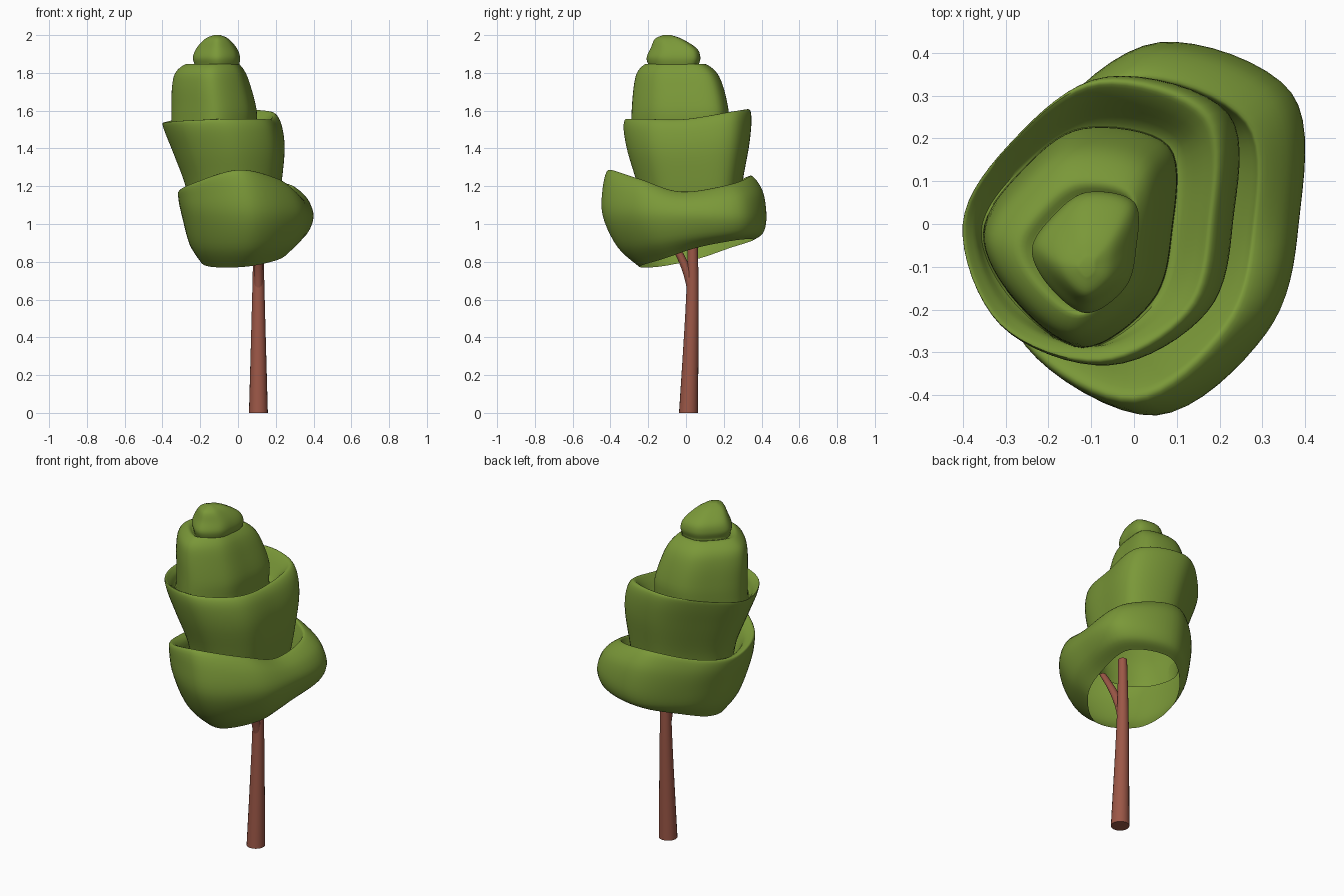
import bpy, math

if "Cube" in bpy.data.objects:
    bpy.data.objects.remove(bpy.data.objects["Cube"])

def material(name, rgb):
    m = bpy.data.materials.new(name)
    m.diffuse_color = (*rgb, 1)
    m.use_nodes = True
    m.node_tree.nodes["Principled BSDF"].inputs["Base Color"].default_value = m.diffuse_color
    return m

def spline(a, b, c, d, t):
    """Catmull-Rom blend between b and c."""
    return tuple(q + 0.5 * t * (r - p + t * (2*p - 5*q + 4*r - s + t * (3*(q - r) + s - p)))
                 for p, q, r, s in zip(a, b, c, d))

def refine(pts, n, closed=False):
    k = len(pts)
    pick = (lambda i: pts[i % k]) if closed else (lambda i: pts[min(max(i, 0), k - 1)])
    out = [spline(pick(i-1), pick(i), pick(i+1), pick(i+2), j / n)
           for i in range(k if closed else k - 1) for j in range(n)]
    return out if closed else out + [pts[-1]]

def loft(name, rings, mat, cap_start):
    n = len(rings[0])
    faces = [(a*n + i, a*n + (i+1) % n, (a+1)*n + (i+1) % n, (a+1)*n + i)
             for a in range(len(rings) - 1) for i in range(n)]
    faces.append(tuple(range((len(rings) - 1) * n, len(rings) * n)))
    if cap_start:
        faces.append(tuple(reversed(range(n))))
    me = bpy.data.meshes.new(name)
    me.from_pydata([v for r in rings for v in r], [], faces)
    me.materials.append(mat)
    ob = bpy.data.objects.new(name, me)
    bpy.context.collection.objects.link(ob)
    bpy.ops.object.select_all(action='DESELECT')
    ob.select_set(True)
    bpy.context.view_layer.objects.active = ob
    bpy.ops.object.shade_smooth_by_angle(angle=math.radians(50))

def limb(name, path, mat):
    """Tapered round limb through (y, z, radius) points."""
    rings = [[(.108 + r * math.cos(i * math.tau / 20), y + r * math.sin(i * math.tau / 20), z)
              for i in range(20)] for y, z, r in refine(path, 6)]
    loft(name, rings, mat, True)

green = material("leaf_green", (0.195, 0.314, 0.04))
bark = material("bark_red", (0.33, 0.095, 0.062))

# Trunk and side branch
limb("trunk", [(.013, 0, .05), (.034, .62, .033), (.034, 1.02, .024)], bark)
limb("branch", [(.03, .65, .024), (.005, .75, .024), (-.05, .87, .022), (-.13, 1.0, .018)], bark)

def tier(centre, radii, low, high, rim, steps):
    """Rings of one leaf tier; steps are (scale, dx, dy, z), the rim wave fades in from low to high."""
    rings = []
    for s, dx, dy, z in steps:
        w = min(max((z - low) / (high - low), 0), 1)
        slope = max(0, (1 - z) / .155)          # the underside opening slants
        pts = []
        for i, r in enumerate(radii):
            c, q = math.cos(i * math.pi / 4), math.sin(i * math.pi / 4)
            pts.append((centre[0] + dx + s * r * c, centre[1] + dy + s * r * q,
                        z + w * rim[i] + slope * (.03 * c + .07 * q)))
        rings.append(refine(pts, 8, True))
    return rings

# Foliage as one folded shell, open underneath (radii counter-clockwise from +x)
rings = tier((.06, 0), (.325, .435, .425, .35, .355, .405, .44, .355), 1.06, 1.2,
             (-.03, .01, .055, 0, -.03, .01, .085, .035),
             [(.7, -.01, .06, .845), (.89, 0, .03, .915), (1, 0, 0, 1.04), (.98, -.025, -.01, 1.14),
              (.88, -.06, -.025, 1.2), (.78, -.05, -.01, 1.17)])
rings += tier((-.05, 0), (.27, .37, .345, .29, .33, .34, .33, .3), 1.0, 1.55,
              (0, .04, .05, .01, -.02, -.01, 0, 0),
              [(.76, .04, .02, 1.05), (.82, .045, .015, 1.2), (.95, .025, .005, 1.38),
               (1, -.005, 0, 1.5), (.97, -.03, 0, 1.555), (.87, -.035, 0, 1.53)])
# Two top tiers share one outline
rings += tier((-.12, -.02), (.205, .28, .24, .2, .23, .22, .265, .225), 1, 2, [0] * 8,
              [(1.02, 0, 0, 1.48), (1.01, 0, 0, 1.6), (.93, -.015, -.01, 1.73),
               (.82, -.02, -.02, 1.805), (.62, -.01, -.03, 1.848),
               (.52, .01, -.04, 1.835), (.56, .01, -.04, 1.88), (.48, .01, -.04, 1.93),
               (.28, .01, -.07, 1.98), (.08, .01, -.08, 2)])
columns = [refine(col, 5) for col in zip(*rings)]
loft("foliage", list(zip(*columns)), green, False)
